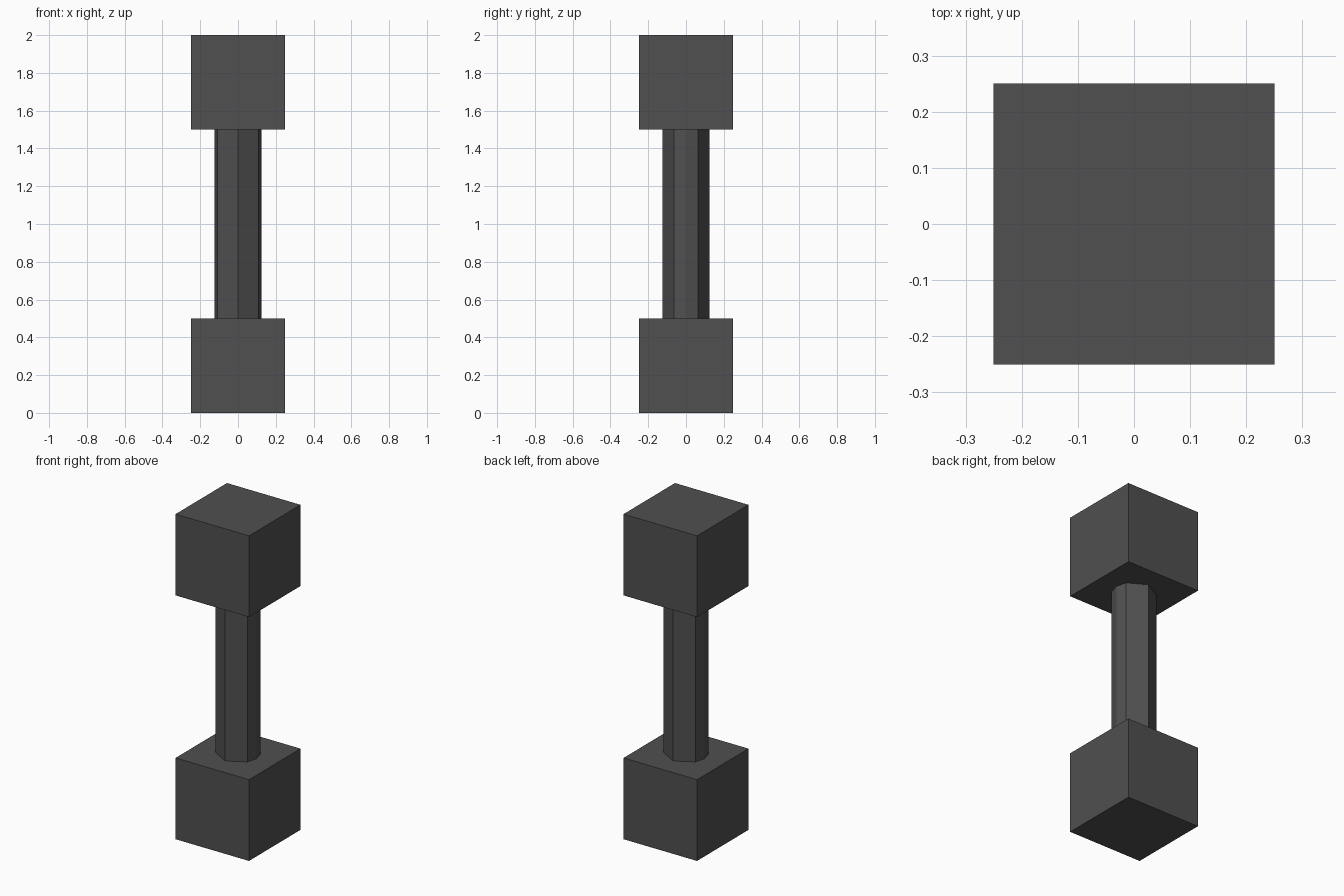
import bpy, bmesh, math

if "Cube" in bpy.data.objects:
    bpy.data.objects.remove(bpy.data.objects["Cube"])

dark = bpy.data.materials.new("dark_grey")
dark.diffuse_color = (0.08, 0.08, 0.08, 1)
dark.use_nodes = True
dark.node_tree.nodes["Principled BSDF"].inputs["Base Color"].default_value = dark.diffuse_color


def add_prism(name, outline, z0, z1):
    """Extrude a flat outline from z0 up to z1."""
    bm = bmesh.new()
    base = bm.faces.new([bm.verts.new((x, y, z0)) for x, y in outline])
    top = bmesh.ops.extrude_face_region(bm, geom=[base], use_keep_orig=True)["geom"]
    verts = [g for g in top if isinstance(g, bmesh.types.BMVert)]
    bmesh.ops.translate(bm, verts=verts, vec=(0, 0, z1 - z0))
    bmesh.ops.recalc_face_normals(bm, faces=bm.faces)
    mesh = bpy.data.meshes.new(name)
    bm.to_mesh(mesh)
    bm.free()
    mesh.materials.append(dark)
    obj = bpy.data.objects.new(name, mesh)
    bpy.context.collection.objects.link(obj)
    return obj


# Square weights at both ends
H = 0.25
square = [(-H, -H), (H, -H), (H, H), (-H, H)]
add_prism("lower_weight", square, 0.0, 0.5)
add_prism("upper_weight", square, 1.5, 2.0)

# Faceted grip: a hexagon with slightly pointed left and right sides
R = 0.125
angles = [0, 30, 90, 150, 180, 210, 270, 330]
grip = [(R * math.cos(math.radians(a)), R * math.sin(math.radians(a))) for a in angles]
add_prism("grip", grip, 0.5, 1.5)
